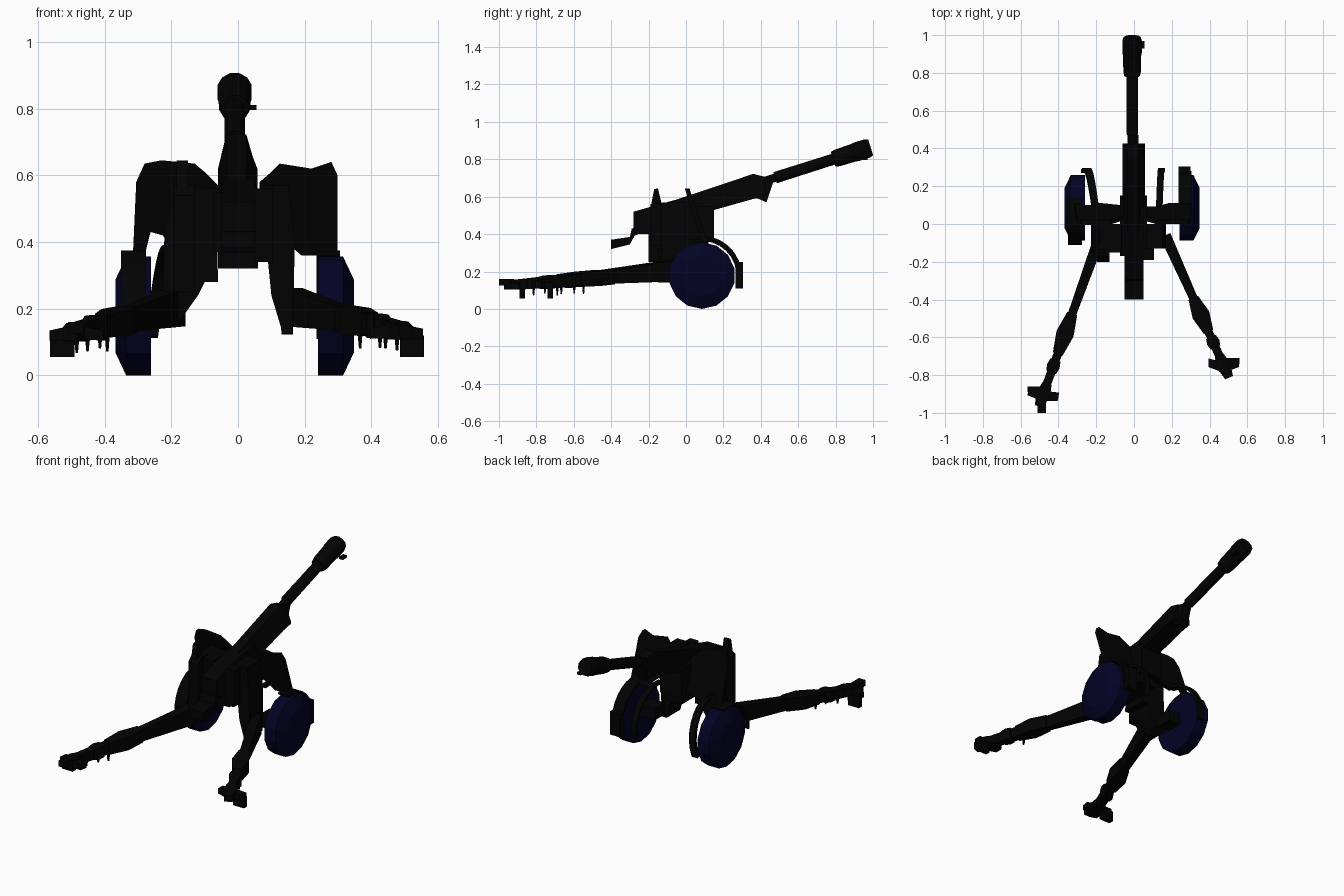
import bpy, bmesh, math, random
from mathutils import Vector

cube = bpy.data.objects.get("Cube")
if cube:
    bpy.data.objects.remove(cube)
random.seed(4)


def material(name, rgb):
    m = bpy.data.materials.new(name)
    m.use_nodes = True
    m.diffuse_color = (*rgb, 1)
    b = m.node_tree.nodes["Principled BSDF"]
    b.inputs["Base Color"].default_value = (*rgb, 1)
    b.inputs["Roughness"].default_value = 0.8
    return m


BLACK = material("black metal", (0.0007, 0.0007, 0.0007))
NAVY = material("navy wheel", (0.0008, 0.0008, 0.0185))


def loft(name, rings, mat=BLACK):
    """Join equal rings of points into a closed solid."""
    bm = bmesh.new()
    vs = [[bm.verts.new(p) for p in r] for r in rings]
    n = len(vs[0])
    for a, b in zip(vs, vs[1:]):
        for i in range(n):
            j = (i + 1) % n
            bm.faces.new((a[i], a[j], b[j], b[i]))
    bm.faces.new(vs[0])
    bm.faces.new(vs[-1])
    bmesh.ops.recalc_face_normals(bm, faces=bm.faces)
    me = bpy.data.meshes.new(name)
    bm.to_mesh(me)
    bm.free()
    me.materials.append(mat)
    bpy.context.collection.objects.link(bpy.data.objects.new(name, me))


def side_prism(name, pts, x0, x1):
    loft(name, [[(x, y, z) for y, z in pts] for x in (x0, x1)])


def front_prism(name, pts, y0, y1):
    loft(name, [[(x, y, z) for x, z in pts] for y in (y0, y1)])


def shield(name, pts):
    """Plate with a front outline, leaning back towards its top."""
    loft(name, [[(x, y + (0.64 - z) * 0.33, z) for x, z in pts] for y in (-0.005, 0.02)])


def box(name, x0, x1, y0, y1, z0, z1):
    side_prism(name, [(y0, z0), (y1, z0), (y1, z1), (y0, z1)], x0, x1)


def beam(name, path, sizes):
    """Rectangular tube along a path, sizes are (width, height) per point."""
    rings = []
    d = Vector(path[-1]) - Vector(path[0])
    side = Vector((d.y, -d.x, 0)).normalized()
    for p, (w, h) in zip(path, sizes):
        p = Vector(p)
        s, u = side * w / 2, Vector((0, 0, h / 2))
        rings.append([p - s - u, p + s - u, p + s + u, p - s + u])
    loft(name, rings)


def turned(name, origin, axis, profile, sides, mat=BLACK):
    """Lathe of (distance, radius) pairs along an axis."""
    q = Vector(axis).to_track_quat('Z', 'Y')
    rings = []
    for d, r in profile:
        rings.append([Vector(origin) + q @ Vector((
            r * math.cos(math.tau * (i + 0.5) / sides),
            r * math.sin(math.tau * (i + 0.5) / sides), d)) for i in range(sides)])
    loft(name, rings, mat)


# Wheels with a chamfered outer face
WY, WZ, WR = 0.085, 0.178, 0.178
for name, x, s in (("left_wheel", 0.24, 1), ("right_wheel", -0.26, -1)):
    turned(name, (x, WY, WZ), (s, 0, 0),
           [(0, WR), (0.075, WR), (0.107, 0.11)], 14, NAVY)


# Curved guards and stays around the wheels
def guard(name, x0, x1, start, end, r, drift=0.0, thick=0.012):
    rings = []
    for i in range(9):
        t = i / 8
        a = math.radians(start + (end - start) * t)
        c, s = math.cos(a), math.sin(a)
        rings.append([(x + drift * t, WY + k * c, WZ + k * s)
                      for x, k in ((x0, r), (x1, r), (x1, r + thick), (x0, r + thick))])
    loft(name, rings)


guard("left_guard", 0.235, 0.305, 100, -8, 0.185)
guard("right_guard", -0.35, -0.275, 75, 185, 0.185)
guard("left_stay", 0.115, 0.15, 100, -15, 0.2, 0.015)
guard("right_stay", -0.225, -0.185, 90, -18, 0.195, -0.055, 0.018)
box("left_guard_flap", 0.235, 0.30, 0.265, 0.305, 0.11, 0.25)

# Barrel and muzzle brake
AX = Vector((0, 0.953, 0.303)).normalized()
base = Vector((-0.01, 0.0, 0.55))
turned("barrel", base, AX, [(0.5, 0.032), (0.84, 0.031)], 12)
turned("breech_tube", base, AX, [(0.3, 0.024), (0.51, 0.024)], 8)
turned("muzzle_brake", base, AX,
       [(0.825, 0.043), (0.85, 0.048), (0.94, 0.05), (0.955, 0.053),
        (1.015, 0.053), (1.036, 0.046)], 12)
box("muzzle_sight", 0.03, 0.055, 0.93, 0.97, 0.795, 0.81)

# Tapered cradle, wide below and narrow above
rings = []
for y, low, high in ((-0.05, 0.45, 0.585), (0.1, 0.515, 0.635), (0.36, 0.588, 0.722),
                     (0.425, 0.6, 0.705)):
    mid = low + 0.02
    rings.append([(-0.06, y, low), (0.058, y, low), (0.058, y, mid),
                  (0.025, y, high), (-0.035, y, high), (-0.06, y, mid)])
loft("cradle", rings)
side_prism("cradle_cap", [(0.36, 0.6), (0.43, 0.57), (0.47, 0.69), (0.36, 0.72)],
           -0.035, 0.025)
side_prism("breech_housing", [(-0.28, 0.39), (-0.2, 0.42), (0.1, 0.5), (0.1, 0.6),
                              (-0.05, 0.585), (-0.28, 0.52)], -0.05, 0.05)
side_prism("breech_tray", [(-0.4, 0.32), (-0.3, 0.345), (-0.27, 0.4), (-0.2, 0.4),
                           (-0.2, 0.45), (-0.29, 0.43), (-0.3, 0.385), (-0.4, 0.37)],
           -0.05, 0.05)

# Central carriage
box("carriage_core", -0.075, 0.07, -0.17, 0.15, 0.37, 0.55)
box("carriage_floor", -0.06, 0.06, -0.17, 0.12, 0.32, 0.38)
front_prism("left_cheek", [(0.065, 0.57), (0.15, 0.57), (0.17, 0.4), (0.165, 0.14),
                           (0.13, 0.14), (0.1, 0.24), (0.09, 0.34), (0.065, 0.36)],
            -0.13, 0.0)
front_prism("right_cheek", [(-0.065, 0.56), (-0.18, 0.57), (-0.22, 0.44),
                            (-0.228, 0.14), (-0.17, 0.17), (-0.12, 0.24),
                            (-0.1, 0.28), (-0.06, 0.28)], -0.15, 0.0)
box("left_side_case", 0.05, 0.105, -0.19, -0.1, 0.34, 0.56)
side_prism("right_side_case", [(-0.2, 0.25), (-0.1, 0.25), (-0.1, 0.57), (-0.17, 0.57),
                               (-0.2, 0.54)], -0.195, -0.13)
side_prism("right_sight", [(-0.19, 0.54), (-0.13, 0.56), (-0.15, 0.645), (-0.17, 0.64)],
           -0.185, -0.15)

# Leaning shields either side of the gun
shield("left_shield", [(0.065, 0.58), (0.1, 0.61), (0.125, 0.635), (0.22, 0.62),
                       (0.28, 0.64), (0.298, 0.6), (0.298, 0.36), (0.19, 0.36),
                       (0.12, 0.42), (0.065, 0.42)])
shield("right_shield", [(-0.06, 0.57), (-0.1, 0.61), (-0.13, 0.635), (-0.23, 0.645),
                        (-0.28, 0.635), (-0.305, 0.58), (-0.315, 0.36), (-0.28, 0.36),
                        (-0.262, 0.43), (-0.225, 0.42), (-0.19, 0.36), (-0.06, 0.4)])
box("left_hub_bracket", 0.14, 0.25, 0.0, 0.1, 0.16, 0.23)
box("right_hub_bracket", -0.27, -0.18, 0.0, 0.1, 0.16, 0.23)


# Split trails with sleeves, spade feet and hanging spikes
def trail(name, side, start, end):
    a, b = Vector(start), Vector(end)
    beam(name + "_trail", [a, a.lerp(b, 0.45), b],
         [(0.06, 0.115), (0.046, 0.075), (0.045, 0.055)])
    for k, (t0, t1, w) in enumerate(((0.48, 0.74, 0.095), (0.78, 0.86, 0.07))):
        h = 0.08 - 0.01 * k
        beam(f"{name}_sleeve_{k}", [a.lerp(b, t0), a.lerp(b, (t0 + t1) / 2), a.lerp(b, t1)],
             [(0.055, h), (w, h), (0.055, h - 0.01)])
    d = (b - a).normalized()
    across = Vector((d.y, -d.x, 0)).normalized()
    # Spade: core, cross bar and outer plate
    beam(name + "_spade_core", [b - d * 0.06, b, b + d * 0.07],
         [(0.05, 0.045), (0.075, 0.055), (0.045, 0.04)])
    beam(name + "_spade_bar", [b + Vector((-0.08, 0.015, -0.01)), b + Vector((0, -0.01, 0)),
                               b + Vector((0.08, 0.015 * side, -0.01))],
         [(0.045, 0.03), (0.055, 0.045), (0.045, 0.03)])
    x0, x1 = sorted((b.x + side * 0.01, b.x + side * 0.083))
    box(name + "_spade_plate", x0, x1, b.y + 0.01, b.y + 0.04, 0.055, 0.12)
    for k in range(4):
        p = b - d * (0.02 + 0.07 * k) + across * random.uniform(-0.02, 0.02)
        turned(f"{name}_spike_{k}", p, (0, 0, -1),
               [(0, 0.014), (random.uniform(0.06, 0.08), 0.005)], 4)


trail("left", 1, (0.165, -0.06, 0.205), (0.475, -0.75, 0.135))
trail("right", -1, (-0.185, -0.08, 0.205), (-0.48, -0.9, 0.13))
box("right_spade_tip", -0.51, -0.465, -1.0, -0.92, 0.125, 0.16)
